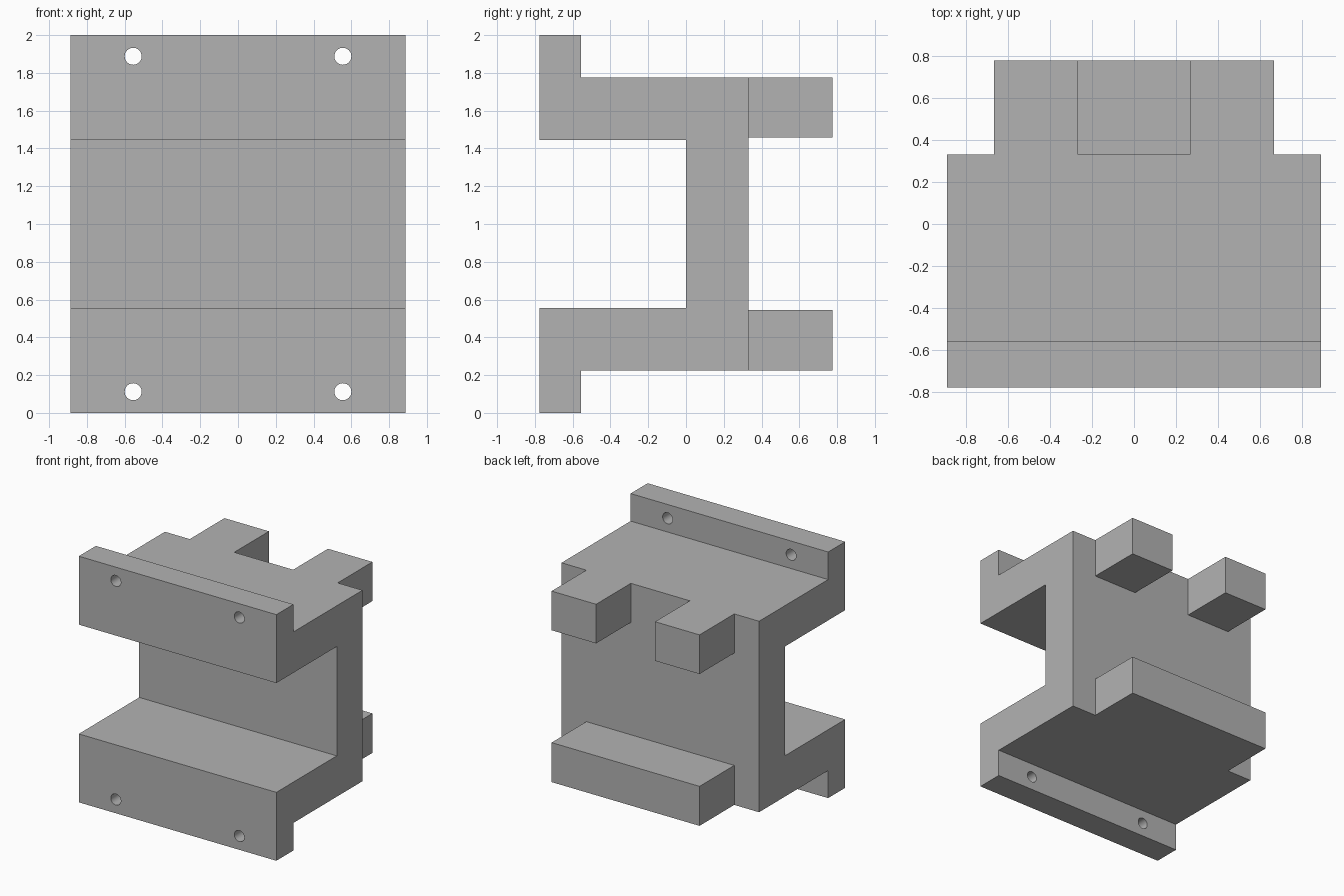
import bpy, bmesh, math
from mathutils import Matrix

if "Cube" in bpy.data.objects:
    bpy.data.objects.remove(bpy.data.objects["Cube"], do_unlink=True)

GREY = (0.45, 0.45, 0.45, 1)
mat = bpy.data.materials.new("plain grey")
mat.use_nodes = True
mat.diffuse_color = GREY
mat.node_tree.nodes["Principled BSDF"].inputs["Base Color"].default_value = GREY


def finish(bm, name):
    bmesh.ops.recalc_face_normals(bm, faces=bm.faces[:])
    mesh = bpy.data.meshes.new(name)
    bm.to_mesh(mesh)
    bm.free()
    mesh.materials.append(mat)
    obj = bpy.data.objects.new(name, mesh)
    bpy.context.collection.objects.link(obj)
    return obj


def prism(name, profile, x0, x1):
    """Extrude a (y, z) outline along x."""
    bm = bmesh.new()
    face = bm.faces.new([bm.verts.new((x0, y, z)) for y, z in profile])
    ext = bmesh.ops.extrude_face_region(bm, geom=[face])["geom"]
    verts = [g for g in ext if isinstance(g, bmesh.types.BMVert)]
    bmesh.ops.translate(bm, verts=verts, vec=(x1 - x0, 0, 0))
    return finish(bm, name)


def lug(name, x0, x1, z0, z1):
    return prism(name, [(0.2, z0), (0.776, z0), (0.776, z1), (0.2, z1)], x0, x1)


def combine(target, tool, operation):
    mod = target.modifiers.new(operation.lower(), "BOOLEAN")
    mod.object, mod.operation, mod.solver = tool, operation, "EXACT"
    bpy.context.view_layer.objects.active = target
    bpy.ops.object.modifier_apply(modifier=mod.name)
    bpy.data.objects.remove(tool, do_unlink=True)


# Channel bracket body: lower half outline, mirrored about mid height
half = [(0.33, 0.224), (-0.557, 0.224), (-0.557, 0), (-0.776, 0), (-0.776, 0.556), (0, 0.556)]
outline = half + [(y, 2 - z) for y, z in reversed(half)]
bracket = prism("bracket_body", outline, -0.888, 0.888)

# Rear lugs: full-width bar below, a pair above
combine(bracket, lug("lower_bar", -0.665, 0.665, 0.224, 0.545), "UNION")
for side in (-1, 1):
    x0, x1 = sorted((side * 0.265, side * 0.665))
    combine(bracket, lug("upper_lug", x0, x1, 1.458, 1.776), "UNION")

# Screw holes through both front lips
for x in (-0.555, 0.555):
    for z in (0.112, 1.888):
        bm = bmesh.new()
        place = Matrix.Translation((x, -0.667, z)) @ Matrix.Rotation(math.pi / 2, 4, "X")
        bmesh.ops.create_cone(bm, cap_ends=True, segments=32, radius1=0.045,
                              radius2=0.045, depth=0.4, matrix=place)
        cutter = finish(bm, "hole_cutter")
        cutter.hide_render = True
        combine(bracket, cutter, "DIFFERENCE")

# Smooth hole walls, crisp edges
bpy.ops.object.select_all(action="DESELECT")
bracket.select_set(True)
bpy.context.view_layer.objects.active = bracket
bpy.ops.object.shade_smooth_by_angle(angle=math.radians(30))
